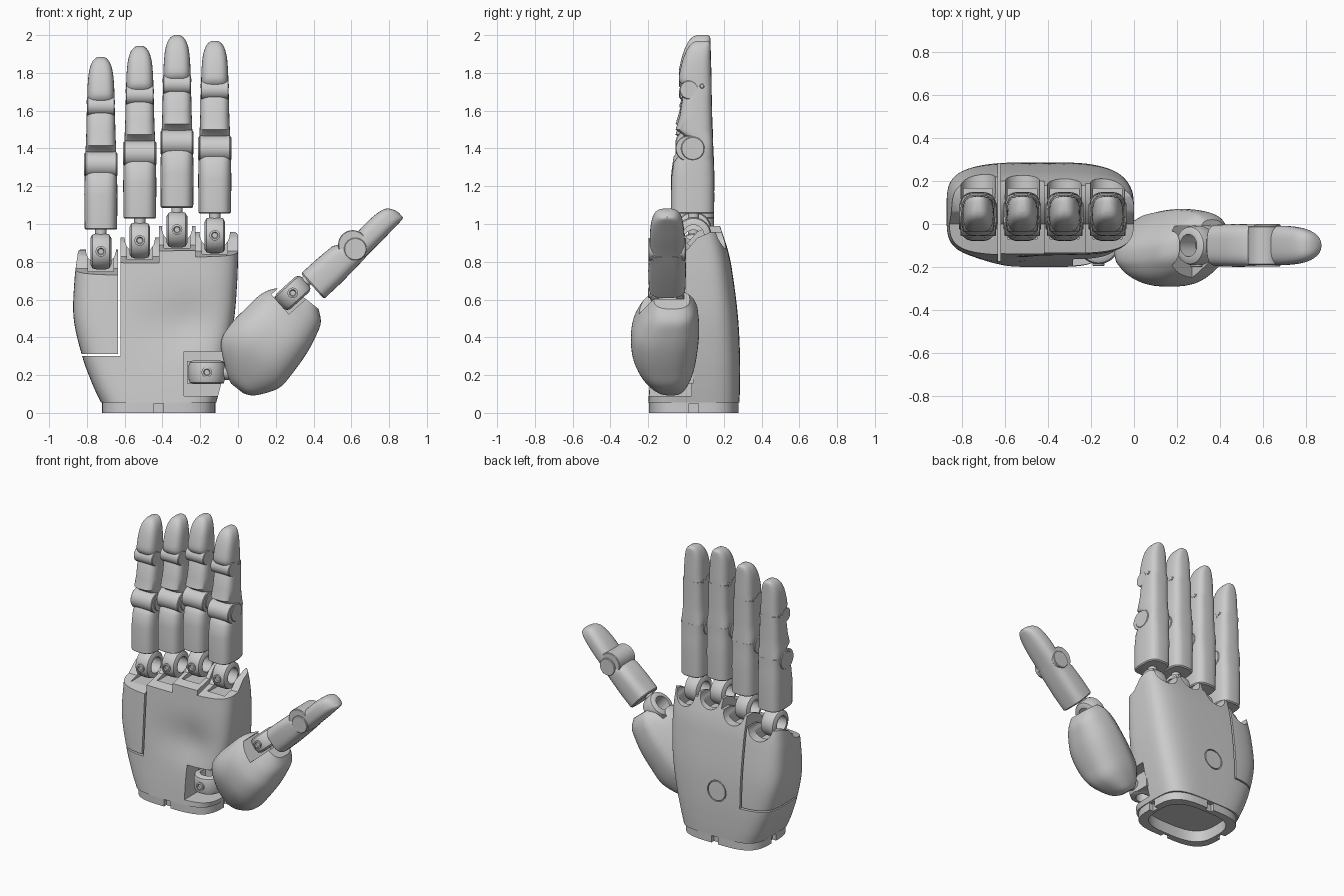
import bpy, bmesh
from math import sin, cos, pi, radians, exp
from mathutils import Matrix, Vector

I = Matrix.Identity(4)
T = Matrix.Translation


def R(deg, axis):
    return Matrix.Rotation(radians(deg), 4, axis)


def make(name, verts, faces, mat=I):
    me = bpy.data.meshes.new(name)
    me.from_pydata([mat @ Vector(v) for v in verts], [], faces)
    bm = bmesh.new()
    bm.from_mesh(me)
    bmesh.ops.recalc_face_normals(bm, faces=bm.faces)
    bm.to_mesh(me)
    bm.free()
    ob = bpy.data.objects.new(name, me)
    bpy.context.collection.objects.link(ob)
    return ob


def skin(count, n, closed=False):
    fs = []
    for r in range(count if closed else count - 1):
        a, b = r * n, (r + 1) % count * n
        fs += [(a + i, a + (i + 1) % n, b + (i + 1) % n, b + i) for i in range(n)]
    if not closed:
        fs += [tuple(range(n)), tuple((count - 1) * n + i for i in range(n))]
    return fs


def loft(name, rings, mat=I, n=40, e=3.0, steps=1):
    """Rings are (z, x0, x1, y0, y1); superellipse sections, spline-resampled."""
    P = [Vector(r) for r in rings]
    out = []
    for i in range(len(P) - 1):
        a, b, c, d = P[max(i - 1, 0)], P[i], P[i + 1], P[min(i + 2, len(P) - 1)]
        for s in range(steps):
            t = s / steps
            out.append(0.5 * (2 * b + (c - a) * t + (2 * a - 5 * b + 4 * c - d) * t * t
                              + (3 * b - a - 3 * c + d) * t ** 3))
    out.append(P[-1])
    verts = []
    for z, x0, x1, y0, y1 in out:
        for i in range(n):
            c, s = cos(2 * pi * i / n), sin(2 * pi * i / n)
            c = (1 if c > 0 else -1) * abs(c) ** (2 / e)
            s = (1 if s > 0 else -1) * abs(s) ** (2 / e)
            verts.append(((x0 + x1) / 2 + c * (x1 - x0) / 2, (y0 + y1) / 2 + s * (y1 - y0) / 2, z))
    return make(name, verts, skin(len(out), n), mat)


def lathe(name, prof, mat=I, n=32, closed=False):
    verts = [(r * cos(2 * pi * i / n), r * sin(2 * pi * i / n), z) for r, z in prof for i in range(n)]
    return make(name, verts, skin(len(prof), n, closed), mat)


def prism(name, yz, x0, x1, mat=I):
    n = len(yz)
    return make(name, [(x, y, z) for x in (x0, x1) for y, z in yz], skin(2, n), mat)


def box(name, x0, x1, y0, y1, z0, z1, mat=I):
    return prism(name, [(y0, z0), (y1, z0), (y1, z1), (y0, z1)], x0, x1, mat)


def cut(ob, *cutters):
    bpy.context.view_layer.objects.active = ob
    for c in cutters:
        m = ob.modifiers.new("cut", 'BOOLEAN')
        m.operation, m.solver, m.object = 'DIFFERENCE', 'EXACT', c
        bpy.ops.object.modifier_apply(modifier=m.name)
        bpy.data.objects.remove(c)


def pin(name, r, x0, x1, y, z, mat=I):
    c = 0.004
    return lathe(name, [(r - c, x0), (r, x0 + c), (r, x1 - c), (r - c, x1)], mat @ T((0, y, z)) @ R(90, 'Y'))


def joint_ring(name, mat, r=0.095, w=0.055):
    """Ring with its bore along local x and a screw on the -y side."""
    lathe(name, [(r - 0.025, -w), (r - 0.006, -w + 0.01), (r, -w + 0.03), (r, w - 0.03), (r - 0.006, w - 0.01),
                 (r - 0.025, w), (r - 0.04, w), (r - 0.04, -w)], mat @ R(90, 'Y'), 40, True)
    lathe(name + "_screw", [(0.028, 0), (0.028, 0.012), (0.018, 0.014), (0.014, 0.006)],
          mat @ T((0, -r + 0.005, 0)) @ R(90, 'X'), 20)


def hw(rows):
    return [(z, -w, w, a, b) for z, w, a, b in rows]


# Fingers (heights are for the longest one; each copy is shifted down by k)
FINGERS = [("little", -0.726, -0.115), ("ring", -0.520, -0.057), ("middle", -0.323, 0), ("index", -0.123, -0.03)]
for nm, x, k in FINGERS:
    M = T((x, 0, k))
    loft(nm + "_lower_segment", hw([
        (1.085, 0.08, -0.07, 0.14), (1.092, 0.086, -0.08, 0.148), (1.27, 0.088, -0.078, 0.15),
        (1.355, 0.086, -0.066, 0.147), (1.385, 0.085, -0.045, 0.145), (1.46, 0.082, 0.03, 0.143)]), M, 40, 3.2)
    pin(nm + "_middle_knuckle", 0.068, -0.083, 0.083, 0.012, 1.43, M)
    pin(nm + "_middle_knuckle_cap", 0.062, -0.088, 0.088, 0.036, 1.43, M)
    loft(nm + "_middle_segment", hw([
        (1.44, 0.08, 0.03, 0.143), (1.495, 0.081, -0.005, 0.142), (1.53, 0.08, -0.055, 0.14),
        (1.60, 0.077, -0.034, 0.138), (1.70, 0.075, -0.018, 0.136), (1.76, 0.072, 0.02, 0.135)]), M, 40, 3.2)
    pin(nm + "_end_knuckle", 0.05, -0.073, 0.073, 0.016, 1.74, M)
    pin(nm + "_end_knuckle_pin", 0.013, -0.076, 0.076, 0.085, 1.76, M)
    loft(nm + "_fingertip", hw([
        (1.74, 0.072, 0.01, 0.135), (1.785, 0.072, -0.036, 0.135), (1.85, 0.07, -0.03, 0.133),
        (1.92, 0.063, -0.01, 0.131), (1.965, 0.05, 0.012, 0.13), (1.99, 0.032, 0.035, 0.127),
        (2.0, 0.014, 0.06, 0.115)]), M, 40, 3.0, 3)
    joint_ring(nm + "_base_joint", M @ T((0, 0.04, 0.97)))
    lathe(nm + "_neck", [(0.03, 1.055), (0.03, 1.1)], M @ T((0, 0.04, 0)), 20)

# Palm shell
palm = loft("palm", [
    (0.055, -0.725, -0.115, -0.2, 0.283), (0.15, -0.77, -0.09, -0.192, 0.286), (0.3, -0.825, -0.055, -0.178, 0.286),
    (0.5, -0.87, -0.02, -0.162, 0.276), (0.7, -0.866, -0.004, -0.147, 0.252), (0.85, -0.848, 0, -0.136, 0.225),
    (1.02, -0.83, 0, -0.13, 0.17)], n=96, e=4.2, steps=6)
# shallow hollow in the palm beside the thumb
for v in palm.data.vertices:
    if v.co.y < 0:
        v.co.y += 0.035 * exp(-((v.co.x + 0.28) / 0.17) ** 2 - ((v.co.z - 0.48) / 0.14) ** 2)

# Palm cuts: stepped top edge, knuckle scallops, little-finger slot, thumb recess
EDGES = [-0.95, -0.63, -0.42, -0.225, 0.1]
for i, (nm, x, k) in enumerate(FINGERS):
    zc = 0.86 + 1.1 * k
    top = prism("cutter", [(-0.4, zc - 0.08), (-0.13, zc), (0.0, zc + 0.03), (0.06, zc + 0.1), (0.13, zc + 0.13),
                           (0.5, zc + 0.135), (0.5, 1.4), (-0.4, 1.4)], EDGES[i] - 0.001, EDGES[i + 1] + 0.001)
    scallop = lathe("cutter", [(0.08, -0.6), (0.08, 0.6)], T((x, 0, 0.98 + k)) @ R(90, 'X'))
    pocket = box("cutter", x - 0.068, x + 0.068, -0.07, 0.165, 0.86 + k, 1.3)
    cut(palm, top, scallop, pocket)
cut(palm, box("cutter", -0.634, -0.621, -0.5, 0.5, 0.302, 1.3),
    box("cutter", -1.0, -0.625, -0.5, 0.5, 0.302, 0.313),
    box("cutter", -0.285, 0.2, -0.5, 0.03, 0.09, 0.325),
    loft("cutter", [(-0.1, -0.67, -0.17, -0.15, 0.23), (0.08, -0.67, -0.17, -0.15, 0.23)], n=64, e=3.0))

# Groove around the round cap on the back of the hand
cut(palm, lathe("cutter", [(0.066, -0.02), (0.073, -0.02), (0.073, 0.05), (0.066, 0.05)],
                T((-0.44, 0.282, 0.38)) @ R(-90, 'X'), 48, True))

# Wrist ring with four shallow notches
wrist = loft("wrist_ring", [(0, -0.72, -0.12, -0.196, 0.278), (0.056, -0.72, -0.12, -0.196, 0.278)], n=96, e=3.6)
cut(wrist, loft("cutter", [(-0.1, -0.67, -0.17, -0.15, 0.23), (0.1, -0.67, -0.17, -0.15, 0.23)], n=64, e=3.0),
    *[box("cutter", -0.445, -0.395, a, b, -0.1, 0.05) for a, b in ((-0.5, -0.17), (0.25, 0.5))],
    *[box("cutter", a, b, 0.015, 0.065, -0.1, 0.05) for a, b in ((-1.0, -0.69), (-0.15, 0.2))])

# Thumb swivel mounted in the recess
joint_ring("thumb_swivel", T((-0.165, -0.09, 0.215)) @ R(90, 'Y'), 0.097, 0.063)
pin("thumb_swivel_shaft", 0.04, -0.085, 0.1, -0.09, 0.215)
box("thumb_swivel_bracket", -0.27, -0.075, -0.06, 0.04, 0.155, 0.275)

# Fleshy thumb base, thinner at the back on the side facing the palm
B = T((0.17, 0, 0.37)) @ R(38, 'Y')
base = loft("thumb_base", [
    (-0.297, -0.03, 0.055, -0.11, -0.03), (-0.265, -0.085, 0.11, -0.17, 0.0), (-0.16, -0.205, 0.183, -0.245, 0.04),
    (-0.05, -0.226, 0.192, -0.287, 0.06), (0.08, -0.212, 0.186, -0.287, 0.07), (0.18, -0.195, 0.168, -0.25, 0.065),
    (0.25, -0.15, 0.145, -0.205, 0.05), (0.30, -0.07, 0.092, -0.17, 0.02)], B, 64, 2.6, 5)
Binv = B.inverted()
for v in base.data.vertices:
    side = max(0, -(Binv @ v.co).x - 0.04)
    v.co.y -= 0.5 * side * max(0, v.co.y + 0.2) / 0.25
D = R(48, 'Y')
C = T((0.29, -0.1, 0.635)) @ D
cut(base, box("cutter", -0.07, 0.07, -0.3, 0.09, -0.09, 0.3, C))
joint_ring("thumb_base_joint", C, 0.092)
lathe("thumb_neck", [(0.03, 0.08), (0.03, 0.15)], C, 20)

# Thumb segments, curling towards the fingers
M = T((0.395, -0.1, 0.67)) @ D @ R(-90, 'Z')
loft("thumb_lower_segment", hw([
    (0.0, 0.09, -0.085, 0.082), (0.008, 0.097, -0.092, 0.09), (0.12, 0.1, -0.092, 0.088), (0.22, 0.098, -0.088, 0.082),
    (0.27, 0.095, -0.06, 0.078), (0.31, 0.092, 0.0, 0.074)]), M, 40, 3.2)
pin("thumb_knuckle", 0.077, -0.09, 0.09, -0.022, 0.305, M)
pin("thumb_knuckle_cap", 0.06, -0.099, 0.099, 0.005, 0.3, M)
loft("thumb_tip", hw([
    (0.29, 0.09, -0.02, 0.074), (0.35, 0.092, -0.05, 0.07), (0.44, 0.09, -0.06, 0.066), (0.52, 0.08, -0.058, 0.06),
    (0.565, 0.064, -0.045, 0.057), (0.59, 0.042, -0.015, 0.054), (0.6, 0.015, 0.015, 0.048)]), M, 40, 2.8, 3)

# Smooth shading with crisp edges
for ob in bpy.context.scene.objects:
    ob.select_set(True)
bpy.context.view_layer.objects.active = palm
bpy.ops.object.shade_smooth_by_angle(angle=radians(35))
